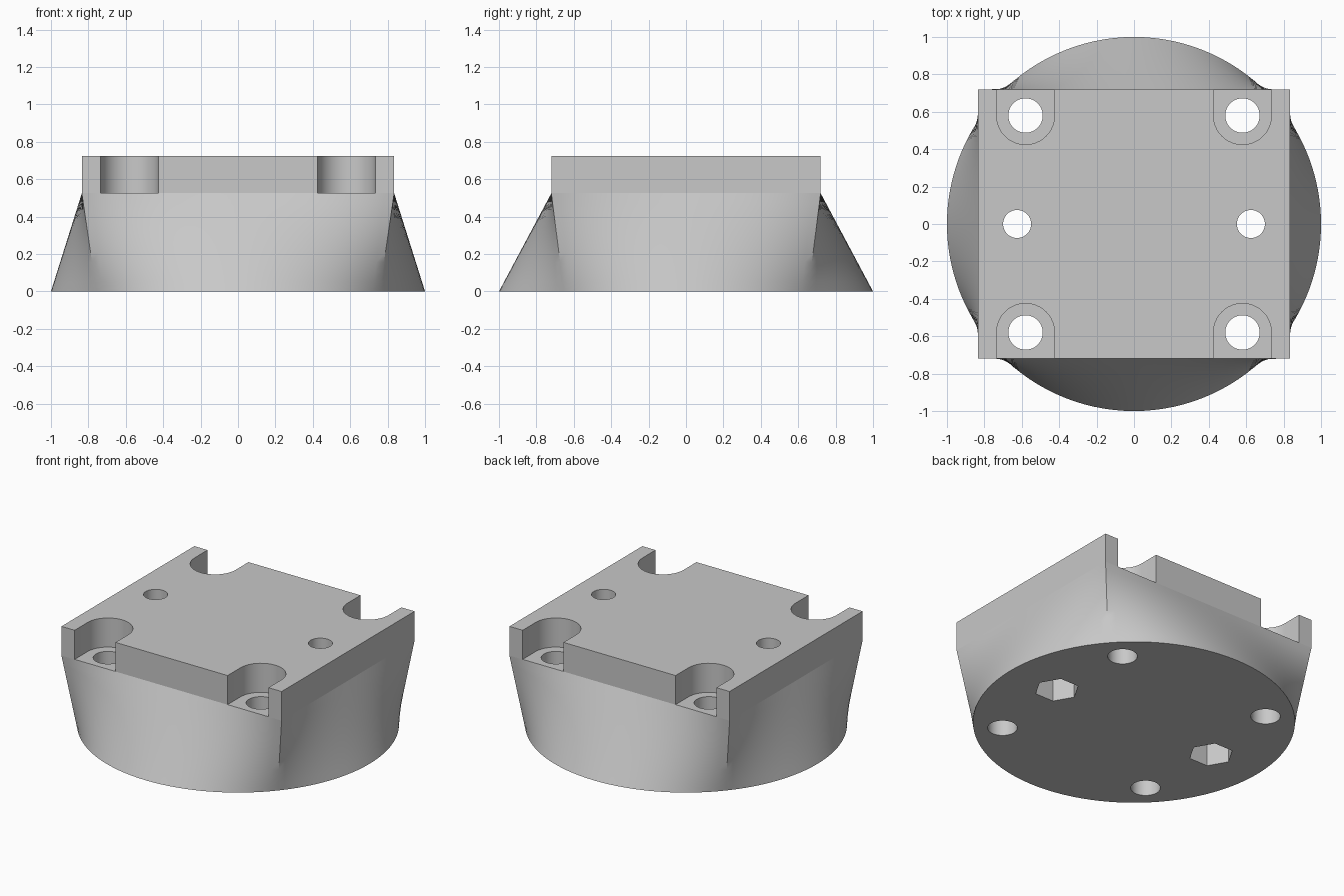
import bpy, bmesh
from math import sin, cos, pi, atan2

if "Cube" in bpy.data.objects:
    bpy.data.objects.remove(bpy.data.objects["Cube"], do_unlink=True)

HX, HY = 0.835, 0.72        # half size of the rectangular head
SHOULDER, TOP = 0.525, 0.725
SIDE, ROWS = 32, 10         # steps along each side, rows up the skirt

grey = bpy.data.materials.new("plain grey")
grey.use_nodes = True
colour = (0.58, 0.58, 0.58, 1)
grey.diffuse_color = colour
grey.node_tree.nodes["Principled BSDF"].inputs["Base Color"].default_value = colour


def solid(name, rings):
    """Closed solid through matching rings of points, bottom to top."""
    bm = bmesh.new()
    loops = [[bm.verts.new(p) for p in ring] for ring in rings]
    n = len(loops[0])
    for low, high in zip(loops, loops[1:]):
        for i in range(n):
            j = (i + 1) % n
            bm.faces.new((low[i], low[j], high[j], high[i]))
    bm.faces.new(loops[0][::-1])
    bm.faces.new(loops[-1])
    bmesh.ops.recalc_face_normals(bm, faces=bm.faces)
    mesh = bpy.data.meshes.new(name)
    bm.to_mesh(mesh)
    bm.free()
    mesh.materials.append(grey)
    obj = bpy.data.objects.new(name, mesh)
    bpy.context.collection.objects.link(obj)
    return obj


def circle(x, y, r, n=48):
    return [(x + r * cos(2 * pi * i / n), y + r * sin(2 * pi * i / n)) for i in range(n)]


def cut(target, profile, z0, z1):
    """Subtract an upright prism from the target."""
    cutter = solid("cutter", [[(x, y, z) for x, y in profile] for z in (z0, z1)])
    cutter.hide_render = True
    mod = target.modifiers.new("cut", "BOOLEAN")
    mod.operation, mod.solver, mod.object = "DIFFERENCE", "EXACT", cutter
    bpy.context.view_layer.objects.active = target
    bpy.ops.object.modifier_apply(modifier=mod.name)
    bpy.data.objects.remove(cutter, do_unlink=True)


# Body: round foot lofted to a rectangular head
corners = [(HX, -HY), (HX, HY), (-HX, HY), (-HX, -HY)]
foot, head = [], []
for k in range(4):
    (ax, ay), (bx, by) = corners[k], corners[(k + 1) % 4]
    a, b = atan2(ay, ax), atan2(by, bx)
    if b < a:
        b += 2 * pi
    for i in range(SIDE):
        t = i / SIDE
        angle = a + (b - a) * t
        foot.append((cos(angle), sin(angle)))
        head.append((ax + (bx - ax) * t, ay + (by - ay) * t))

rings = []
for row in range(ROWS + 1):
    f = row / ROWS
    rings.append([(p[0] + (q[0] - p[0]) * f, p[1] + (q[1] - p[1]) * f, SHOULDER * f)
                  for p, q in zip(foot, head)])
rings.append([(x, y, TOP) for x, y in head])
body = solid("mounting_block", rings)

# Corner recesses open to front and back, with screw holes through them
C, R = 0.58, 0.155
for sx in (-1, 1):
    for sy in (-1, 1):
        arc = [(sx * C + R * cos(pi * i / 24), sy * (C - R * sin(pi * i / 24)))
               for i in range(25)]
        slot = arc + [(sx * C - R, sy), (sx * C + R, sy)]
        cut(body, slot, SHOULDER + 0.0005, 1)
        cut(body, circle(sx * C, sy * C, 0.092), -0.2, 1)

    # Middle bolt hole with a hexagonal nut pocket underneath
    cut(body, circle(sx * 0.625, 0, 0.075), -0.2, 1)
    cut(body, circle(sx * 0.625, 0, 0.14, 6), -0.2, 0.3)

# Smooth skirt and bores, crisp edges
bpy.ops.object.select_all(action="DESELECT")
body.select_set(True)
bpy.context.view_layer.objects.active = body
bpy.ops.object.shade_smooth_by_angle(angle=pi / 6)
for edge in body.data.edges:
    if all(abs(body.data.vertices[v].co.z - SHOULDER) < 0.002 for v in edge.vertices):
        edge.use_edge_sharp = True
